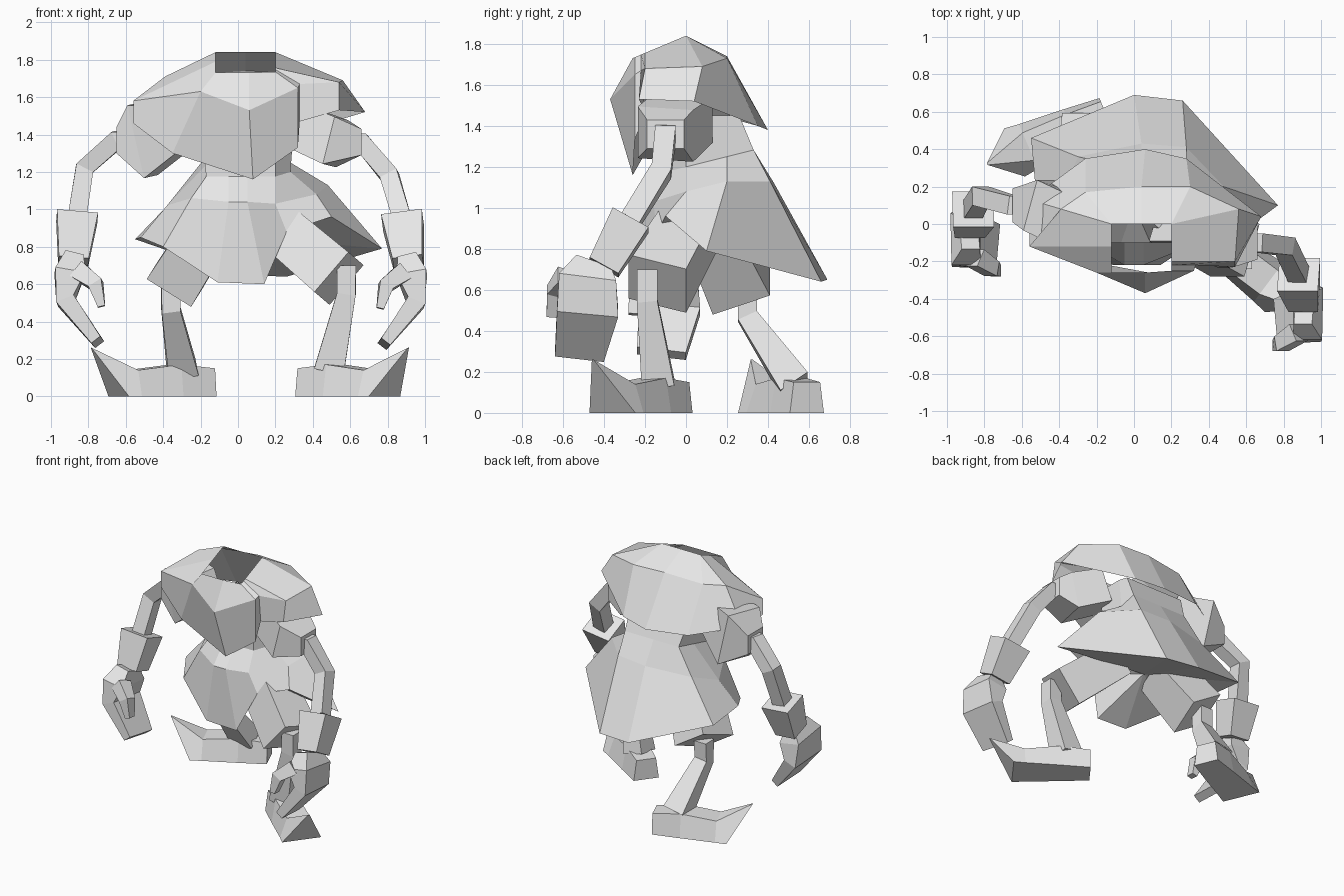
import bpy
import bmesh
import math
from mathutils import Vector

default_cube = bpy.data.objects.get("Cube")
if default_cube:
    bpy.data.objects.remove(default_cube, do_unlink=True)

# One plain clay colour for everything
clay = bpy.data.materials.new("plain_grey")
clay.use_nodes = True
grey = (0.8, 0.8, 0.8, 1)
clay.diffuse_color = grey
clay.node_tree.nodes["Principled BSDF"].inputs["Base Color"].default_value = grey


def loft(name, rings, capped=True):
    """Skin a flat-shaded surface through rings of equal point count."""
    bm = bmesh.new()
    loops = [[bm.verts.new(point) for point in ring] for ring in rings]
    count = len(loops[0])
    for lower, upper in zip(loops, loops[1:]):
        for i in range(count):
            following = (i + 1) % count
            bm.faces.new((lower[i], lower[following], upper[following], upper[i]))
    if capped:
        bm.faces.new(loops[0])
        bm.faces.new(loops[-1])
    bmesh.ops.remove_doubles(bm, verts=bm.verts[:], dist=0.001)
    bmesh.ops.recalc_face_normals(bm, faces=bm.faces[:])
    mesh = bpy.data.meshes.new(name)
    bm.to_mesh(mesh)
    bm.free()
    mesh.materials.append(clay)
    part = bpy.data.objects.new(name, mesh)
    bpy.context.scene.collection.objects.link(part)


def limb(name, centres, widths, depths):
    """Four-sided limb along a path, with half widths and half depths."""
    rings = []
    for i, (centre, width, depth) in enumerate(zip(centres, widths, depths)):
        before = centres[max(i - 1, 0)]
        after = centres[min(i + 1, len(centres) - 1)]
        tangent = (after - before).normalized()
        back = Vector((0, 1, 0))
        back = (back - back.dot(tangent) * tangent).normalized() * depth
        across = tangent.cross(back).normalized() * width
        rings.append([centre - across - back, centre + across - back,
                      centre + across + back, centre - across + back])
    loft(name, rings)


def gather(ring, left, right, front, back, height, slope):
    """Draw a ring in to a box, on a plane that slopes along y."""
    gathered = []
    for x, y, z in ring:
        y = min(max(y, front), back)
        gathered.append((min(max(x, left), right), y, height + slope * y))
    return gathered


def build_shoe(name, heel, along):
    """Pointed shoe with an upturned toe, laid along a direction."""
    side = Vector((-along.y, along.x, 0))
    # sole position, sole half width, top position, top height, top half width
    profile = ((0, 0.09, 0, 0.15, 0.07), (0.2, 0.11, 0.2, 0.17, 0.08),
               (0.45, 0.13, 0.45, 0.14, 0.08), (0.53, 0.14, 0.69, 0.26, 0.005))
    rings = []
    for sole, sole_width, top, height, top_width in profile:
        low = heel + along * sole
        high = heel + along * top + Vector((0, 0, height))
        rings.append([low - side * sole_width, low + side * sole_width,
                      high + side * top_width, high - side * top_width])
    loft(name, rings)


def build_leg(name, hip, cuff, knee, heel, heading):
    """Baggy thigh, thin bent shin and curled shoe."""
    hip, cuff, knee, heel = map(Vector, (hip, cuff, knee, heel))
    angle = math.radians(heading)
    along = Vector((math.cos(angle), math.sin(angle), 0))
    ankle = heel + along * 0.16 + Vector((0, 0, 0.14))
    bend = knee - Vector((0, 0, 0.15))
    limb(name + "_thigh", (hip, cuff), (0.13, 0.14), (0.13, 0.15))
    limb(name + "_shin", (knee, bend, ankle), (0.05, 0.05, 0.08), (0.05, 0.05, 0.08))
    build_shoe(name + "_shoe", heel, along)


def build_arm(name, side, pad, shoulder, elbow, wrist, palm):
    """Drooping sleeve, thin arm, flared cuff, cupped hand and thumb."""
    shoulder, elbow, wrist, palm = map(Vector, (shoulder, elbow, wrist, palm))

    def from_palm(*offsets):
        return [palm + Vector((side * x, y, z)) for x, y, z in offsets]

    root = Vector((side * 0.3, 0, 1.45))
    middle = shoulder + Vector((-side * 0.14, 0, 0))
    limb(name + "_sleeve", (root, middle, shoulder), (0.12, pad, 0.07), (0.14, 0.14, 0.09))
    limb(name + "_arm", (middle, shoulder, elbow, wrist), [0.05] * 4, [0.05] * 4)
    limb(name + "_cuff", (wrist, palm), (0.11, 0.08), (0.1, 0.08))
    limb(name + "_hand",
         from_palm((0, -0.05, 0.02), (0.02, -0.08, -0.06), (0.04, -0.08, -0.21), (-0.13, -0.12, -0.43)),
         (0.05, 0.08, 0.05, 0.03), (0.09, 0.14, 0.15, 0.12))
    limb(name + "_thumb",
         from_palm((-0.03, -0.18, -0.05), (-0.12, -0.24, -0.12), (-0.15, -0.25, -0.24)),
         (0.05, 0.04, 0.02), (0.05, 0.04, 0.03))


# Hooded shoulder mantle: shoulder line, ragged hem and square neck opening
shoulders = [(0.06, -0.37, 1.53), (0.32, -0.25, 1.65), (0.33, -0.22, 1.67),
             (0.54, -0.2, 1.68), (0.56, 0.08, 1.69), (0.3, 0.2, 1.73),
             (0.04, 0.2, 1.74), (-0.26, 0.17, 1.72), (-0.39, 0.08, 1.71),
             (-0.56, -0.12, 1.58), (-0.2, -0.26, 1.63)]
mantle_hem = [(0.08, -0.26, 1.16), (0.32, -0.25, 1.33), (0.33, -0.2, 1.47),
              (0.54, -0.23, 1.53), (0.68, 0.04, 1.52), (0.28, 0.35, 1.4),
              (0.06, 0.4, 1.38), (-0.26, 0.35, 1.4), (-0.56, 0.13, 1.46),
              (-0.56, -0.12, 1.46), (-0.35, -0.18, 1.3)]
neck = gather(shoulders, -0.12, 0.2, -0.26, 0, 1.84, 0.42)
loft("shoulder_mantle", [neck, shoulders, mantle_hem], capped=False)

# Coat: narrow chest and waist flaring to a wide hem, with a hollow underside
hips = [(-0.05, -0.22, 1.04), (0.05, -0.22, 1.04), (0.2, -0.16, 1.03),
        (0.42, 0, 1.08), (0.48, 0.2, 1.13), (0.28, 0.41, 1.13),
        (0.04, 0.43, 1.12), (-0.3, 0.36, 1.1), (-0.38, 0.15, 1.02),
        (-0.25, -0.1, 1.06)]
coat_hem = [(-0.11, -0.22, 0.61), (0.14, -0.22, 0.6), (0.26, -0.14, 0.88),
            (0.5, -0.1, 0.96), (0.77, 0.1, 0.79), (0.26, 0.66, 0.64),
            (0, 0.69, 0.65), (-0.55, 0.46, 0.84), (-0.52, 0.12, 0.85),
            (-0.4, -0.08, 0.8)]
waist = gather(hips, -0.17, 0.28, -0.1, 0.33, 1.2, 0.25)
chest = gather(hips, -0.2, 0.3, -0.1, 0.26, 1.45, 0)
underside = [(0, 0.1, 0.86)] * len(hips)
loft("coat", [chest, waist, hips, coat_hem, underside], capped=False)

# Striding legs
build_leg("right", (-0.14, 0.12, 0.92), (-0.34, 0.27, 0.6), (-0.36, 0.3, 0.62),
          (-0.15, 0.59, 0), 203)
build_leg("left", (0.2, 0.03, 0.92), (0.54, -0.14, 0.63), (0.58, -0.19, 0.7),
          (0.36, -0.04, 0), -37)

# Long hanging arms
build_arm("right", -1, 0.2, (-0.65, 0.1, 1.37), (-0.82, 0.15, 1.22),
          (-0.86, 0.08, 0.96), (-0.88, 0, 0.72))
build_arm("left", 1, 0.13, (0.66, -0.1, 1.36), (0.81, -0.12, 1.18),
          (0.88, -0.27, 0.94), (0.91, -0.4, 0.71))
